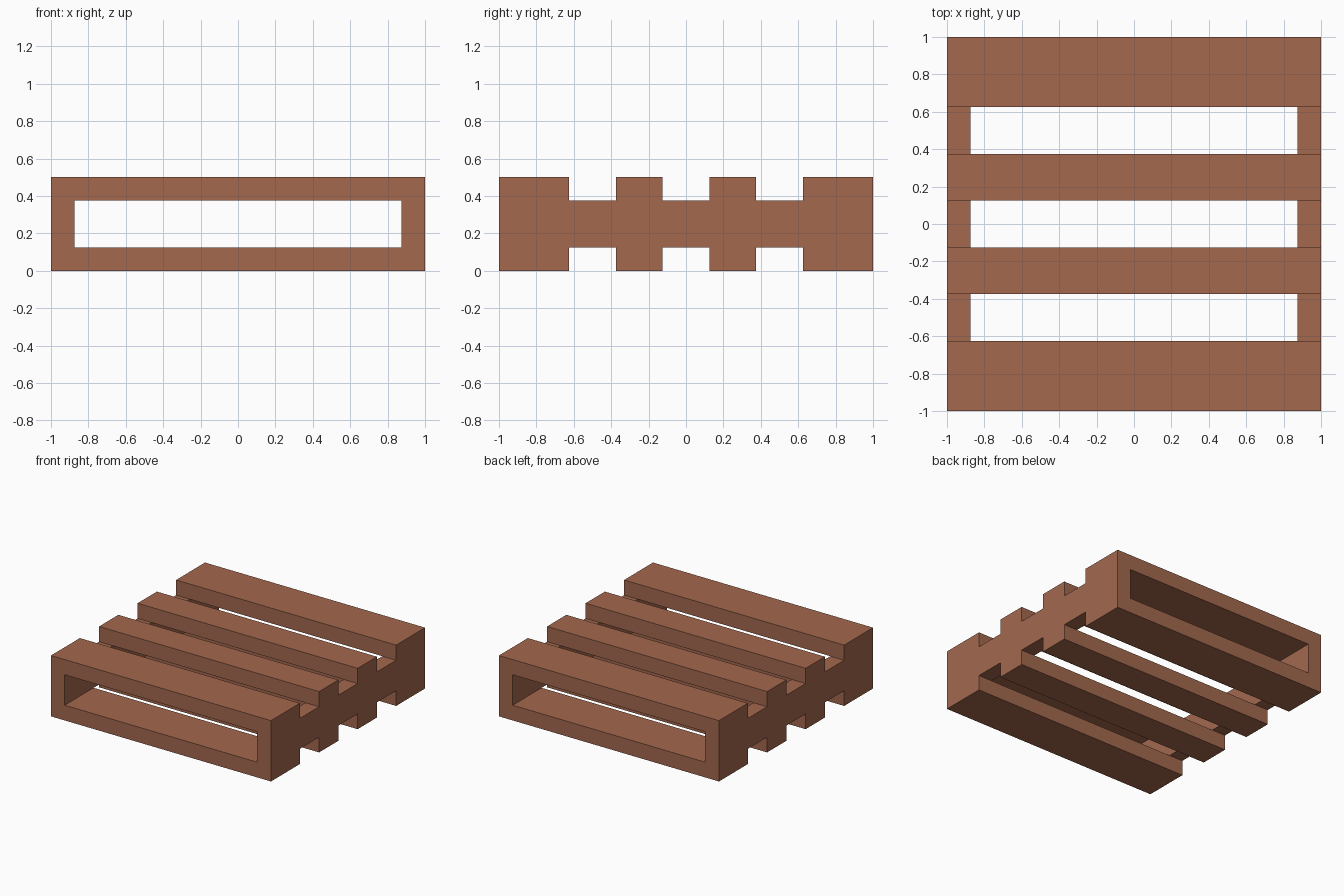
import bpy
import bmesh

if "Cube" in bpy.data.objects:
    bpy.data.objects.remove(bpy.data.objects["Cube"])

# Wood colour
wood = bpy.data.materials.new("brown_wood")
wood.diffuse_color = (0.366, 0.138, 0.076, 1)
wood.use_nodes = True
wood.node_tree.nodes["Principled BSDF"].inputs["Base Color"].default_value = wood.diffuse_color

# Break lines of the pallet along each axis
BREAKS = ([-1, -0.875, 0.875, 1],
          [-1, -0.625, -0.375, -0.125, 0.125, 0.375, 0.625, 1],
          [0, 0.125, 0.375, 0.5])
COUNT = [len(b) - 1 for b in BREAKS]


def solid(cell):
    """Side rails fill the middle layer, every other strip is a slat above and below."""
    if any(c < 0 or c >= n for c, n in zip(cell, COUNT)):
        return False
    x, y, z = cell
    return x != 1 if z == 1 else y % 2 == 0


# Skin between solid and empty cells, giving one clean joined shell
bm = bmesh.new()
cells = [(x, y, z) for x in range(COUNT[0]) for y in range(COUNT[1]) for z in range(COUNT[2])]
for cell in filter(solid, cells):
    for axis in range(3):
        u, v = (axis + 1) % 3, (axis + 2) % 3
        for side in (0, 1):
            neighbour = list(cell)
            neighbour[axis] += 2 * side - 1
            if solid(neighbour):
                continue
            corners = []
            for du, dv in ((0, 0), (1, 0), (1, 1), (0, 1)):
                i = list(cell)
                i[axis] += side
                i[u] += du
                i[v] += dv
                corners.append(bm.verts.new([BREAKS[k][i[k]] for k in range(3)]))
            bm.faces.new(corners if side else corners[::-1])
bmesh.ops.remove_doubles(bm, verts=bm.verts, dist=1e-4)

mesh = bpy.data.meshes.new("pallet")
bm.to_mesh(mesh)
bm.free()
mesh.materials.append(wood)
pallet = bpy.data.objects.new("pallet", mesh)
bpy.context.collection.objects.link(pallet)
